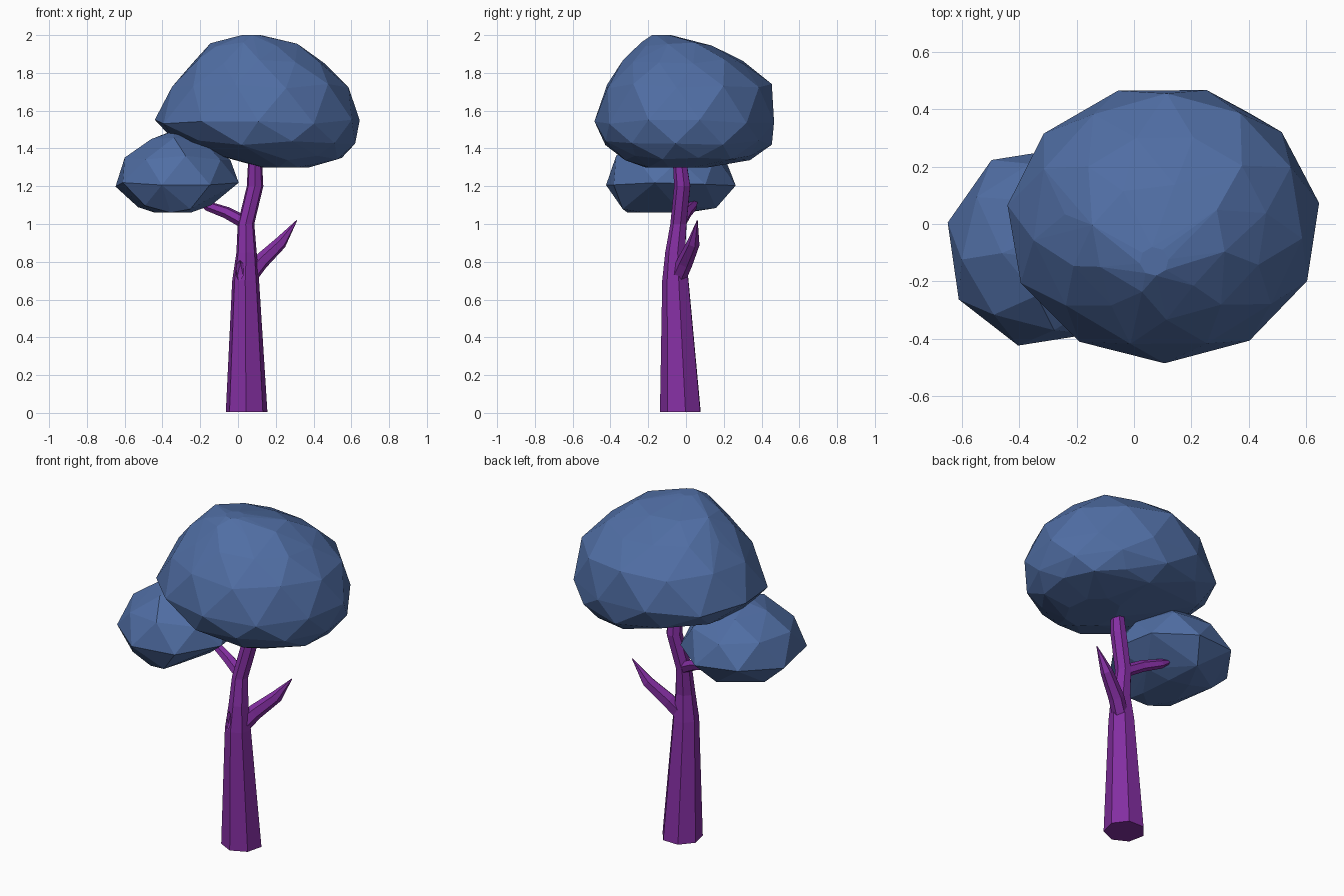
import bpy, bmesh, math
from mathutils import Vector

if "Cube" in bpy.data.objects:
    bpy.data.objects.remove(bpy.data.objects["Cube"])


def material(name, rgb):
    m = bpy.data.materials.new(name)
    m.diffuse_color = (*rgb, 1)
    m.use_nodes = True
    m.node_tree.nodes["Principled BSDF"].inputs["Base Color"].default_value = m.diffuse_color
    return m


PURPLE = material("purple bark", (0.23, 0.028, 0.36))
BLUE = material("blue leaves", (0.08, 0.155, 0.37))


def finish(bm, name, mat):
    bmesh.ops.recalc_face_normals(bm, faces=bm.faces)
    me = bpy.data.meshes.new(name)
    bm.to_mesh(me)
    bm.free()
    me.materials.append(mat)
    ob = bpy.data.objects.new(name, me)
    bpy.context.collection.objects.link(ob)
    return ob


def blob(name, rings, sides, mat):
    """Convex faceted blob through rings (z, x0, x1, y0, y1)."""
    bm = bmesh.new()
    for i, (z, x0, x1, y0, y1) in enumerate(rings):
        n = sides if x1 - x0 > 0.5 else sides - 3
        for k in range(n):
            a = 2 * math.pi * (k + 0.5 * (i % 2)) / n + 0.15
            wob = 0.012 * math.sin(3.7 * k + 2.1 * i)
            bm.verts.new(((x0 + x1) / 2 + (x1 - x0) / 2 * math.cos(a) * 1.01,
                          (y0 + y1) / 2 + (y1 - y0) / 2 * math.sin(a) * 1.01,
                          z + (wob if 0 < i < len(rings) - 1 else 0)))
    res = bmesh.ops.convex_hull(bm, input=bm.verts)
    bmesh.ops.delete(bm, geom=[v for v in bm.verts if not v.link_faces], context='VERTS')
    return finish(bm, name, mat)


def limb(name, path, sides, mat, flat=False):
    """Tapered tube through (x, y, z, radius); flat keeps rings level."""
    bm = bmesh.new()
    pts = [Vector(p[:3]) for p in path]
    loops = []
    for i, p in enumerate(pts):
        d = pts[min(i + 1, len(pts) - 1)] - pts[max(i - 1, 0)]
        if flat:
            u, v = Vector((1, 0, 0)), Vector((0, 1, 0))
        else:
            u = d.cross(Vector((0, 1, 0))).normalized()
            v = d.cross(u).normalized()
        loops.append([bm.verts.new(p + path[i][3] * (
            u * math.cos(2 * math.pi * k / sides + 0.2) +
            v * math.sin(2 * math.pi * k / sides + 0.2))) for k in range(sides)])
    for a, b in zip(loops, loops[1:]):
        for k in range(sides):
            j = (k + 1) % sides
            bm.faces.new((a[k], a[j], b[j], b[k]))
    bm.faces.new(loops[0])
    bm.faces.new(loops[-1])
    return finish(bm, name, mat)


# Leaf crowns
blob("large_crown", [
    (2.00, 0.02, 0.12, -0.18, -0.08), (1.95, -0.15, 0.32, -0.24, 0.14),
    (1.86, -0.24, 0.46, -0.33, 0.31), (1.73, -0.35, 0.585, -0.43, 0.45),
    (1.54, -0.44, 0.645, -0.48, 0.48), (1.43, -0.32, 0.62, -0.44, 0.45),
    (1.35, -0.03, 0.55, -0.32, 0.35), (1.30, 0.12, 0.38, -0.22, 0.12)], 11, BLUE)
blob("small_crown", [
    (1.49, -0.36, -0.26, -0.13, -0.03), (1.45, -0.46, -0.17, -0.25, 0.10),
    (1.35, -0.60, -0.04, -0.37, 0.21), (1.21, -0.655, 0.01, -0.43, 0.27),
    (1.09, -0.55, -0.14, -0.36, 0.16), (1.06, -0.44, -0.24, -0.31, 0.02)], 8, BLUE)

# Trunk and two branches
trunk = limb("trunk", [
    (0.045, -0.025, 0.005, 0.113), (0.04, -0.053, 0.70, 0.073),
    (0.045, -0.055, 0.85, 0.055), (0.042, -0.038, 1.00, 0.045),
    (0.09, -0.018, 1.20, 0.045), (0.09, -0.035, 1.36, 0.036)], 7, PURPLE, True)
limb("right_branch", [
    (0.05, -0.045, 0.71, 0.045), (0.12, -0.005, 0.80, 0.043),
    (0.225, 0.04, 0.90, 0.034), (0.312, 0.06, 1.02, 0.002)], 6, PURPLE)
limb("left_branch", [
    (0.05, -0.035, 1.00, 0.035), (-0.06, 0.0, 1.06, 0.032),
    (-0.16, 0.035, 1.095, 0.026), (-0.23, 0.06, 1.13, 0.004)], 6, PURPLE)

# Small knot hollow on the front of the trunk
bm = bmesh.new()
bmesh.ops.create_icosphere(bm, subdivisions=1, radius=1)
for v in bm.verts:
    v.co = Vector((0.005 + v.co.x * 0.03, -0.115 + v.co.y * 0.035, 0.76 + v.co.z * 0.07))
cutter = finish(bm, "knot_cutter", PURPLE)
cutter.hide_render = True
cutter.hide_set(True)
cut = trunk.modifiers.new("knot", 'BOOLEAN')
cut.operation = 'DIFFERENCE'
cut.solver = 'EXACT'
cut.object = cutter
